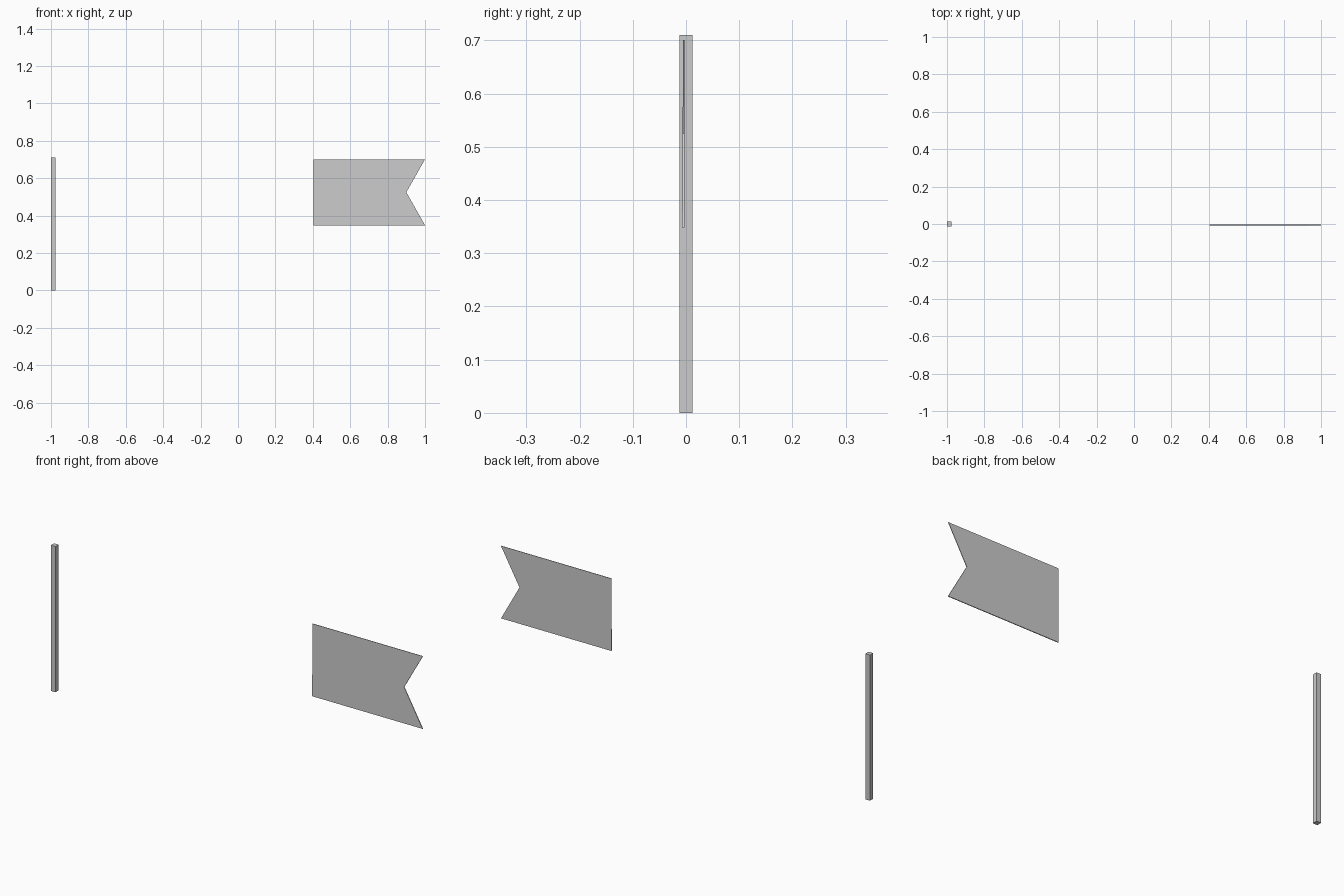
import bpy

if "Cube" in bpy.data.objects:
    bpy.data.objects.remove(bpy.data.objects["Cube"])


def prism(name, front, back):
    """Closed solid from matching front and back outlines."""
    n = len(front)
    faces = [list(range(n)), list(range(2 * n - 1, n - 1, -1))]
    faces += [[i, i + n, (i + 1) % n + n, (i + 1) % n] for i in range(n)]
    mesh = bpy.data.meshes.new(name)
    mesh.from_pydata(front + back, [], faces)
    mesh.update()
    obj = bpy.data.objects.new(name, mesh)
    bpy.context.collection.objects.link(obj)
    return obj


# Square post
x0, x1, half, top = -1.0, -0.9757, 0.0122, 0.71
outline = [(x0, 0), (x1, 0), (x1, top), (x0, top)]
prism("post", [(x, -half, z) for x, z in outline],
      [(x, half, z) for x, z in outline])

# Swallow-tailed flag, a thin sheet slightly thinner at its top edge
bottom, top = 0.348, 0.701
outline = [(0.405, bottom), (1.0, bottom), (0.9, 0.525), (1.0, top), (0.405, top)]


def blend(z, low, high):
    return low + (high - low) * (z - bottom) / (top - bottom)


prism("flag", [(x, blend(z, -0.0072, -0.0055), z) for x, z in outline],
      [(x, blend(z, -0.0032, -0.0030), z) for x, z in outline])
